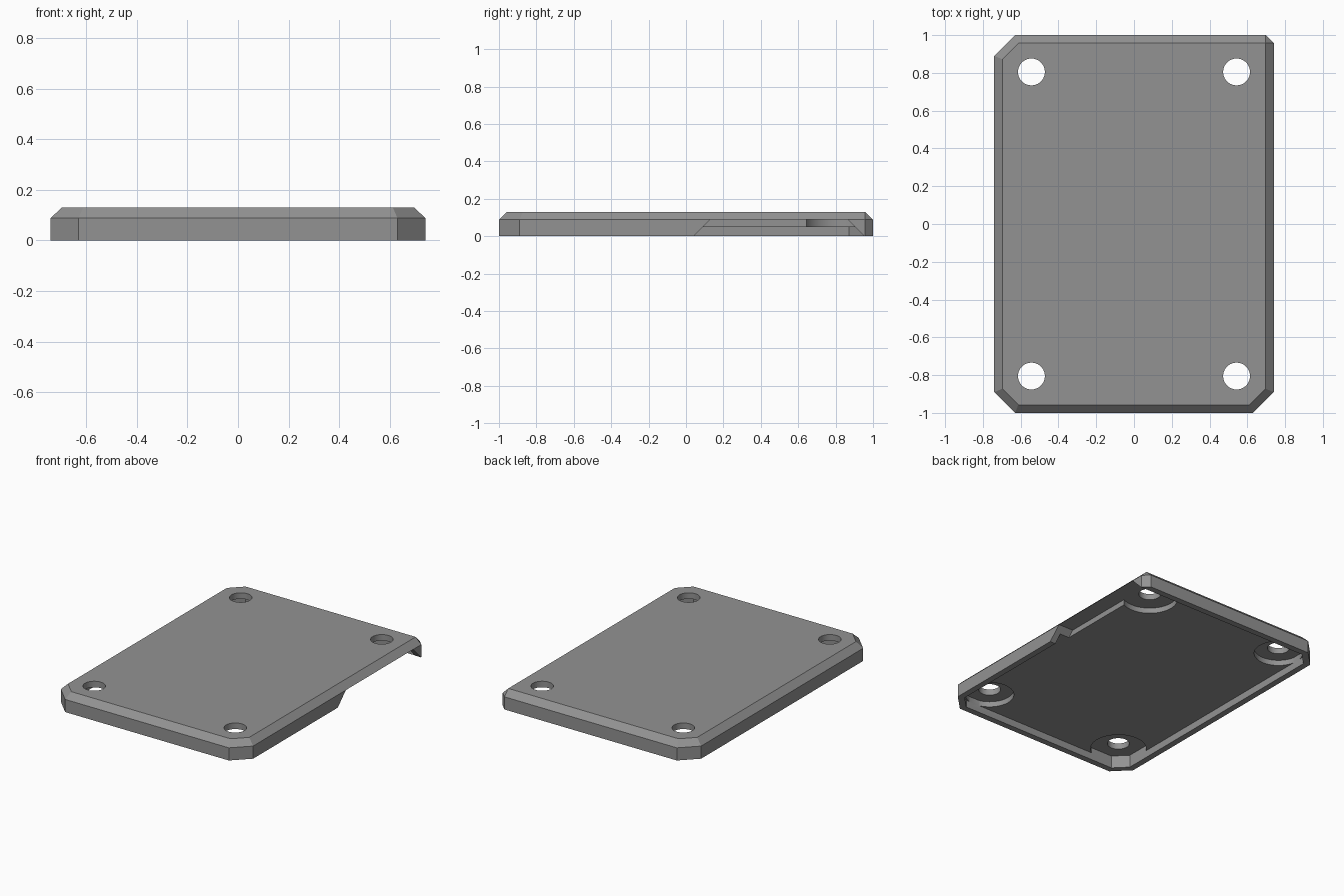
import bpy, bmesh, math

if "Cube" in bpy.data.objects:
    bpy.data.objects.remove(bpy.data.objects["Cube"])

HX, HY, H = 0.74, 1.0, 0.13      # half width, half length, height
RIM, SHOULDER, FLOOR = 0.043, 0.088, 0.05


def outline(inset=0.0):
    """Rectangle with clipped corners, the back right one clipped only slightly."""
    x, y = HX - inset, HY - inset
    c = 0.11 - inset * (2 - math.sqrt(2))
    s = RIM - inset
    return [(x - c, -y), (x, -y + c), (x, y - s), (x - s, y),
            (-x + c, y), (-x, y - c), (-x, -y + c), (-x + c, -y)]


def circle(cx, cy, r, n=64):
    return [(cx + r * math.cos(2 * math.pi * i / n),
             cy + r * math.sin(2 * math.pi * i / n)) for i in range(n)]


def loft(name, loops):
    """Closed solid through matching loops of 3D points."""
    bm = bmesh.new()
    rings = [[bm.verts.new(p) for p in loop] for loop in loops]
    n = len(rings[0])
    for a, b in zip(rings, rings[1:]):
        for i in range(n):
            j = (i + 1) % n
            bm.faces.new((a[i], a[j], b[j], b[i]))
    bm.faces.new(rings[0][::-1])
    bm.faces.new(rings[-1])
    bmesh.ops.remove_doubles(bm, verts=bm.verts, dist=1e-4)
    bmesh.ops.recalc_face_normals(bm, faces=bm.faces)
    mesh = bpy.data.meshes.new(name)
    bm.to_mesh(mesh)
    bm.free()
    obj = bpy.data.objects.new(name, mesh)
    bpy.context.collection.objects.link(obj)
    return obj


def prism(name, pts, z0, z1):
    return loft(name, [[(x, y, z) for x, y in pts] for z in (z0, z1)])


def boolean(target, cutter, operation='DIFFERENCE'):
    """Apply a boolean and throw the cutter away."""
    mod = target.modifiers.new("cut", 'BOOLEAN')
    mod.object, mod.operation, mod.solver = cutter, operation, 'EXACT'
    bpy.context.view_layer.objects.active = target
    bpy.ops.object.modifier_apply(modifier=mod.name)
    bpy.data.objects.remove(cutter)


# Lid with a bevelled top edge
lid = loft("cover_plate", [[(x, y, z) for x, y in outline(d)]
                           for d, z in ((0, 0), (0, SHOULDER), (RIM, H))])
grey = bpy.data.materials.new("grey")
grey.diffuse_color = (0.29, 0.29, 0.29, 1)
grey.use_nodes = True
grey.node_tree.nodes["Principled BSDF"].inputs["Base Color"].default_value = grey.diffuse_color
lid.data.materials.append(grey)

# Hollow underside inside the rim
boolean(lid, prism("cavity_cutter", outline(RIM), -0.1, FLOOR))

# Screw holes, each in a round pocket that stops at the rim
for sx in (-1, 1):
    for sy in (-1, 1):
        cx, cy = sx * 0.543, sy * 0.805
        pocket = prism("pocket_cutter", circle(cx, cy, 0.18 if sx == sy else 0.157),
                       0.02, SHOULDER)
        boolean(pocket, prism("pocket_limit", outline(RIM), -0.1, 0.2), 'INTERSECT')
        boolean(lid, pocket)
        boolean(lid, prism("hole_cutter", circle(cx, cy, 0.071), -0.1, 0.3))

# Slanted opening in the right wall
notch = [(0.04 - 0.05, -0.05), (0.955 + 0.05, -0.05),
         (0.955 - SHOULDER, SHOULDER), (0.04 + SHOULDER, SHOULDER)]
boolean(lid, loft("notch_cutter", [[(x, y, z) for y, z in notch] for x in (0.625, 0.9)]))

# Smooth round walls, crisp edges elsewhere
bpy.ops.object.select_all(action='DESELECT')
lid.select_set(True)
bpy.context.view_layer.objects.active = lid
bpy.ops.object.shade_smooth_by_angle(angle=math.radians(25))
